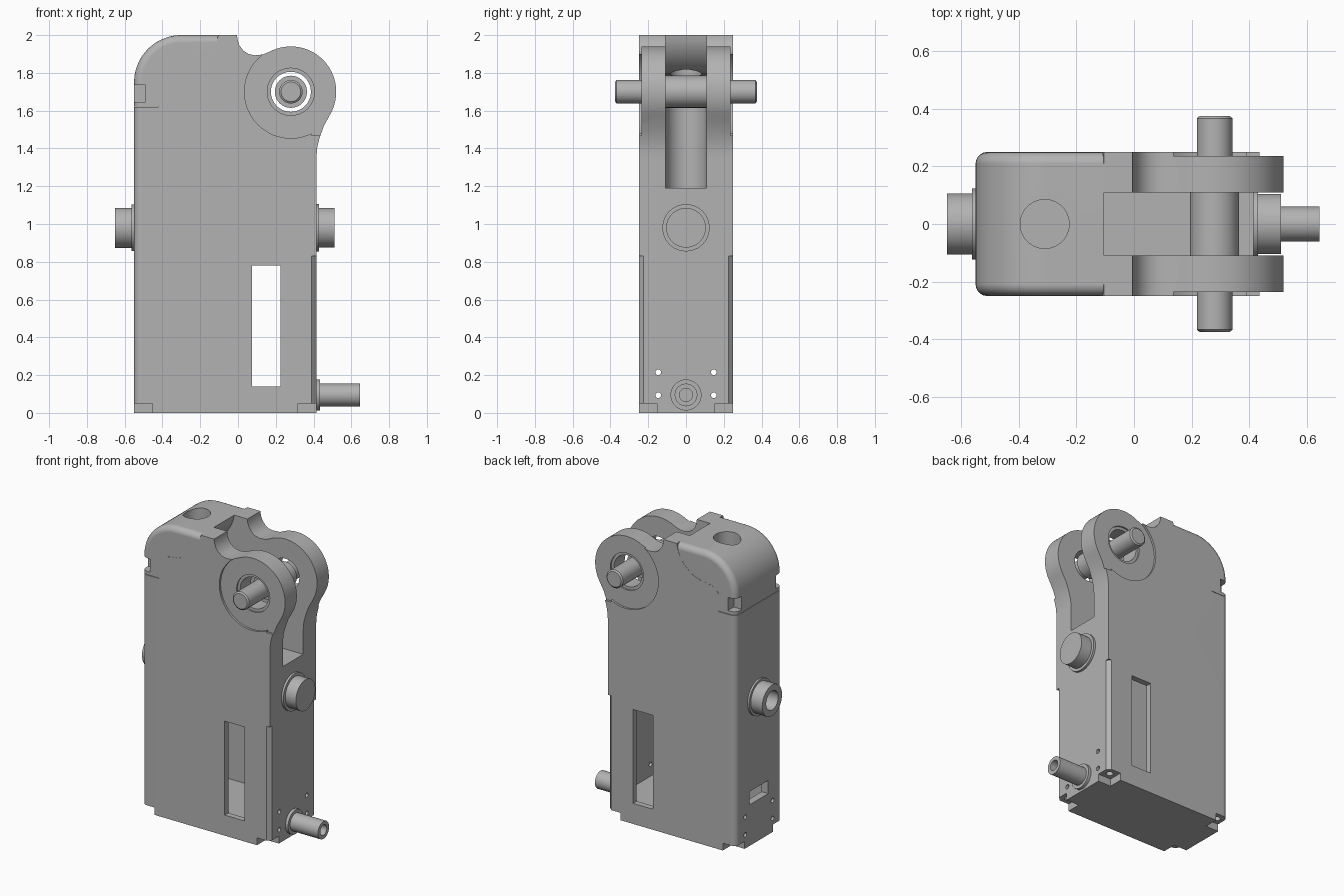
import bpy, bmesh, math
from mathutils import Matrix, Vector

old = bpy.data.objects.get("Cube")
if old:
    bpy.data.objects.remove(old, do_unlink=True)

grey = bpy.data.materials.new("plain grey")
grey.use_nodes = True
grey.diffuse_color = (0.45, 0.45, 0.45, 1)
grey.node_tree.nodes["Principled BSDF"].inputs["Base Color"].default_value = grey.diffuse_color


def make(name, bm):
    bmesh.ops.recalc_face_normals(bm, faces=bm.faces[:])
    me = bpy.data.meshes.new(name)
    bm.to_mesh(me)
    bm.free()
    me.materials.append(grey)
    ob = bpy.data.objects.new(name, me)
    bpy.context.collection.objects.link(ob)
    return ob


def extrude_xz(name, pts, half, rounded=None, radius=0.04):
    """Side profile pushed out to +-half in y; edges picked by rule are rounded."""
    bm = bmesh.new()
    face = bm.faces.new([bm.verts.new((x, -half, z)) for x, z in pts])
    new = bmesh.ops.extrude_face_region(bm, geom=[face])["geom"]
    bmesh.ops.translate(bm, vec=(0, 2 * half, 0),
                        verts=[g for g in new if isinstance(g, bmesh.types.BMVert)])
    if rounded:
        edges = [e for e in bm.edges
                 if abs(e.verts[0].co.y - e.verts[1].co.y) < 0.001
                 and all(rounded(v.co) for v in e.verts)]
        bmesh.ops.bevel(bm, geom=edges, offset=radius, segments=5, profile=0.5,
                        affect='EDGES')
    return make(name, bm)


def box(name, lo, hi, turn=0):
    lo, hi = Vector(lo), Vector(hi)
    bm = bmesh.new()
    bmesh.ops.create_cube(bm, size=1)
    bmesh.ops.scale(bm, vec=hi - lo, verts=bm.verts[:])
    bmesh.ops.rotate(bm, matrix=Matrix.Rotation(turn, 3, 'Z'), verts=bm.verts[:])
    bmesh.ops.translate(bm, vec=(lo + hi) / 2, verts=bm.verts[:])
    return make(name, bm)


def lathe(name, axis, origin, profile, sides=48):
    """Stepped round part: profile is (position along axis, radius)."""
    frame = {'X': (Vector((0, 1, 0)), Vector((0, 0, 1)), Vector((1, 0, 0))),
             'Y': (Vector((1, 0, 0)), Vector((0, 0, 1)), Vector((0, 1, 0))),
             'Z': (Vector((1, 0, 0)), Vector((0, 1, 0)), Vector((0, 0, 1)))}[axis]
    u, v, w = frame
    bm = bmesh.new()
    rings = []
    for t, r in profile:
        rings.append([bm.verts.new(Vector(origin) + w * t
                                   + r * (u * math.cos(a) + v * math.sin(a)))
                      for a in (2 * math.pi * i / sides for i in range(sides))])
    for a, b in zip(rings, rings[1:]):
        for i in range(sides):
            j = (i + 1) % sides
            bm.faces.new((a[i], a[j], b[j], b[i]))
    bm.faces.new(rings[0])
    bm.faces.new(rings[-1])
    return make(name, bm)


def rod(axis, origin, start, end, r):
    return lathe("cutter", axis, origin, [(start, r), (end, r)])


def cut(target, cutter):
    mod = target.modifiers.new("cut", 'BOOLEAN')
    mod.operation, mod.solver, mod.object = 'DIFFERENCE', 'EXACT', cutter
    bpy.context.view_layer.objects.active = target
    bpy.ops.object.modifier_apply(modifier=mod.name)
    bpy.data.objects.remove(cutter, do_unlink=True)


def arc(cx, cz, r, a0, a1, n):
    return [(cx + r * math.cos(math.radians(a0 + (a1 - a0) * i / n)),
             cz + r * math.sin(math.radians(a0 + (a1 - a0) * i / n))) for i in range(n + 1)]


# Shared shapes
LEFT, RIGHT, HALF = -0.55, 0.415, 0.25
PX, PZ = 0.28, 1.70
seam = [(-0.105, 2.0), (-0.113, 1.96), (-0.13, 1.92), (-0.155, 1.88), (-0.19, 1.845),
        (-0.23, 1.815), (-0.28, 1.798), (-0.34, 1.79), (-0.38, 1.78), (-0.405, 1.765),
        (-0.42, 1.74)]

# Housing with the two hinge lugs
profile = [(LEFT, 0), (RIGHT, 0), (RIGHT, 1.35), (0.42, 1.41), (0.433, 1.46), (0.455, 1.52)]
profile += arc(PX, PZ, 0.24, -29, 118, 32)
profile += [(0.13, 1.897), (0.09, 1.893), (0.055, 1.9), (0.028, 1.918), (0.008, 1.945),
            (-0.003, 1.975), (-0.005, 2.0)]
profile += seam + [(-0.42, 1.62), (LEFT, 1.62)]
housing = extrude_xz("housing", profile, HALF, lambda c: c.x < LEFT + 0.001)

# Fork slot, open at the top and rounded at its back end
slot = seam[:7] + [(-0.31, 1.785), (-0.31, 1.19), (0.7, 1.19), (0.7, 2.1), (-0.105, 2.1)]
cut(housing, extrude_xz("cutter", slot, 0.109))
cut(housing, rod('Z', (-0.31, 0, 0), 1.19, 1.9, 0.108))

# Inner cavity and the tall window through both sides
cut(housing, box("cutter", (-0.5, -0.21, 0.135), (0.37, 0.21, 1.12)))
cut(housing, box("cutter", (0.075, -0.4, 0.14), (0.225, 0.4, 0.78)))

# Small port in the back wall
cut(housing, box("cutter", (-0.7, -0.1, 0.28), (-0.45, 0.1, 0.37)))

for s in (-1, 1):
    # Recessed lug faces with counterbores
    inner, outer = sorted((s * 0.236, s * 0.4))
    cut(housing, rod('Y', (PX, 0, PZ), inner, outer, 0.246))
    cut(housing, box("cutter", (0.39, inner, 1.468), (0.6, outer, 1.65)))
    inner, outer = sorted((s * 0.225, s * 0.4))
    cut(housing, rod('Y', (PX, 0, PZ), inner, outer, 0.125))
    # Chamfered lower edges
    cut(housing, box("cutter", (RIGHT - 0.018, s * HALF - 0.018, -0.1),
                     (RIGHT + 0.018, s * HALF + 0.018, 0.83), math.pi / 4))
    # Screw holes through both end walls
    for z in (0.093, 0.215):
        cut(housing, rod('X', (0, s * 0.147, z), -0.8, 0.8, 0.015))
    # Foot notches with a screw hole in each
    for x, d in ((LEFT, 1), (RIGHT, -1)):
        x0, x1 = sorted((x - d * 0.1, x + d * 0.097))
        y0, y1 = sorted((s * 0.153, s * 0.4))
        cut(housing, box("cutter", (x0, y0, -0.1), (x1, y1, 0.05)))
        cut(housing, rod('Z', (x + d * 0.05, s * 0.2, 0), 0, 0.1, 0.022))
cut(housing, rod('Y', (PX, 0, PZ), -0.4, 0.4, 0.106))

# Rounded top cap with a round opening and corner notches
cap_profile = [(LEFT, 1.623)] + arc(-0.3, 1.75, 0.25, 180, 90, 18)
cap_profile += seam + [(-0.42, 1.623)]
on_outside = lambda c: (c.x < LEFT + 0.001 or c.z > 1.999
                        or (c.x < -0.3 and math.hypot(c.x + 0.3, c.z - 1.75) > 0.249
                            and c.z > 1.749))
cap = extrude_xz("top_cap", cap_profile, HALF - 0.001, on_outside)
cut(cap, rod('Z', (-0.31, 0, 0), 1.5, 2.2, 0.085))
for s in (-1, 1):
    y0, y1 = sorted((s * 0.185, s * 0.4))
    cut(cap, box("cutter", (-0.7, y0, 1.645), (-0.49, y1, 1.735)))

# Hinge shaft with a thicker middle
shaft = lathe("hinge_shaft", 'Y', (PX, 0, PZ),
              [(-0.375, 0.052), (-0.367, 0.062), (-0.112, 0.062), (-0.112, 0.085),
               (0.112, 0.085), (0.112, 0.062), (0.367, 0.062), (0.375, 0.052)])

# Flanged bosses and lower spout
front_boss = lathe("solid_boss", 'X', (0, 0, 0.98),
                   [(0.38, 0.125), (0.43, 0.125), (0.43, 0.105), (0.51, 0.105)])
rear_boss = lathe("hollow_boss", 'X', (0, 0, 0.98),
                  [(-0.52, 0.123), (-0.563, 0.123), (-0.563, 0.106), (-0.65, 0.106),
                   (-0.65, 0.065), (-0.56, 0.065)])
spout = lathe("lower_spout", 'X', (0, 0, 0.095),
              [(0.38, 0.082), (0.435, 0.082), (0.435, 0.06), (0.645, 0.06),
               (0.645, 0.035), (0.5, 0.035)])

# Smooth curves, sharp corners
bpy.ops.object.select_all(action='DESELECT')
parts = (housing, cap, shaft, front_boss, rear_boss, spout)
for ob in parts:
    ob.select_set(True)
bpy.context.view_layer.objects.active = housing
bpy.ops.object.shade_smooth_by_angle(angle=math.radians(30))
for ob in parts:
    mod = ob.modifiers.new("even_normals", 'WEIGHTED_NORMAL')
    mod.keep_sharp = True
